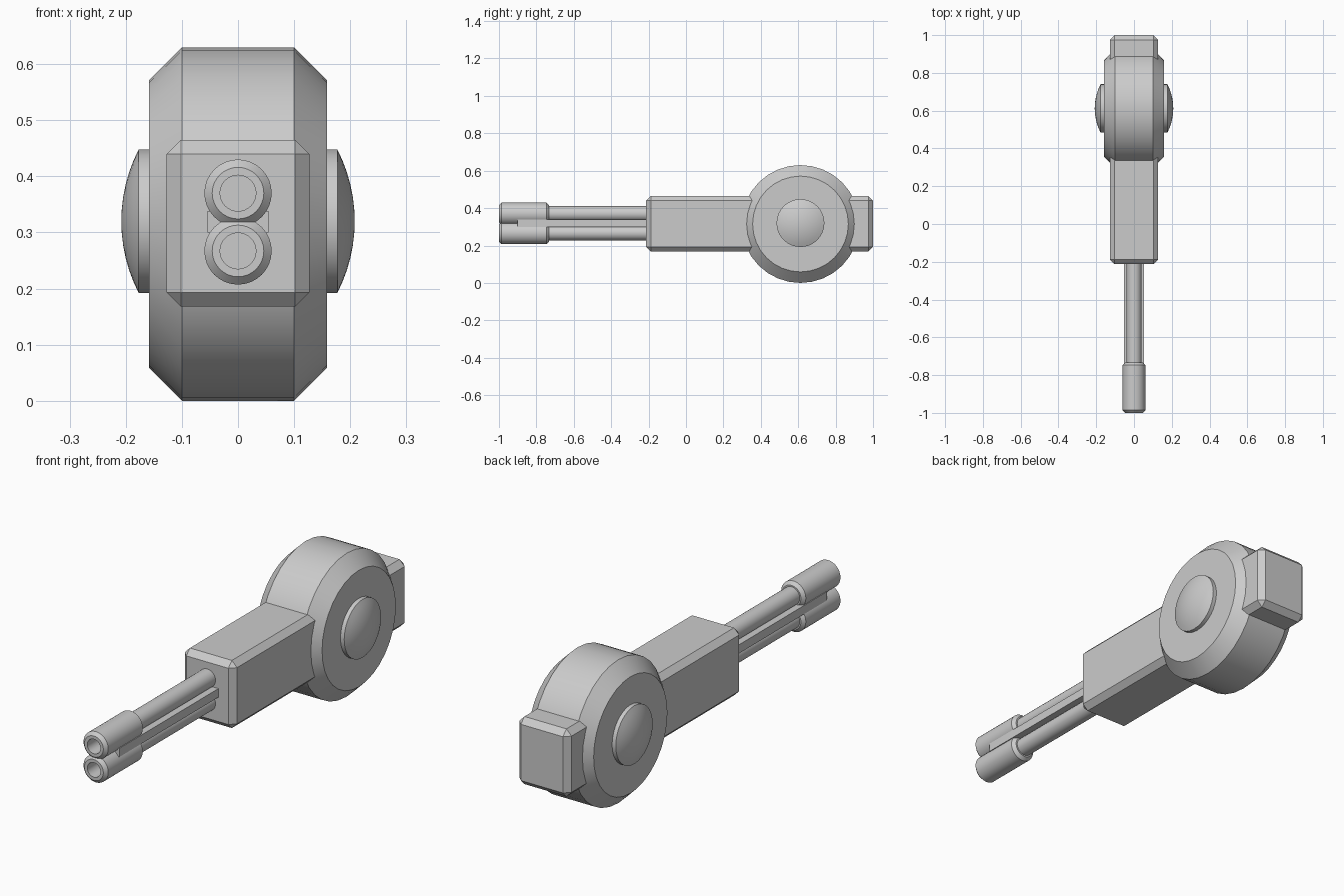
import bpy, bmesh, math

if "Cube" in bpy.data.objects:
    bpy.data.objects.remove(bpy.data.objects["Cube"])

WHEEL_Y, WHEEL_Z = 0.612, 0.315


def finish(name, bm):
    bmesh.ops.remove_doubles(bm, verts=bm.verts, dist=1e-5)
    bmesh.ops.recalc_face_normals(bm, faces=bm.faces)
    mesh = bpy.data.meshes.new(name)
    bm.to_mesh(mesh)
    bm.free()
    ob = bpy.data.objects.new(name, mesh)
    bpy.context.collection.objects.link(ob)
    bpy.ops.object.select_all(action='DESELECT')
    ob.select_set(True)
    bpy.context.view_layer.objects.active = ob
    return ob


def lathe(name, profile, axis, centre, segs=32):
    """Revolve (position, radius) points around the x or y axis."""
    bm = bmesh.new()
    rings = []
    for a, r in profile:
        ring = []
        for i in range(segs):
            t = 2 * math.pi * i / segs
            u, v = r * math.cos(t), r * math.sin(t)
            p = (a, u, v) if axis == 'X' else (u, a, v)
            ring.append(bm.verts.new([p[k] + centre[k] for k in range(3)]))
        rings.append(ring)
    for r0, r1 in zip(rings, rings[1:]):
        for i in range(segs):
            j = (i + 1) % segs
            bm.faces.new((r0[i], r0[j], r1[j], r1[i]))
    # close open ends with flat caps
    for (a, r), ring in ((profile[0], rings[0]), (profile[-1], rings[-1])):
        if r > 1e-5:
            bm.faces.new(ring)
    ob = finish(name, bm)
    bpy.ops.object.shade_smooth_by_angle(angle=math.radians(30))
    return ob


def box(name, lo, hi, bevel=0.0):
    bm = bmesh.new()
    bmesh.ops.create_cube(bm, size=1)
    for v in bm.verts:
        v.co = [(lo[k] + hi[k]) / 2 + v.co[k] * (hi[k] - lo[k]) for k in range(3)]
    if bevel:
        bmesh.ops.bevel(bm, geom=bm.edges[:], offset=bevel, segments=1,
                        affect='EDGES', profile=0.5)
    return finish(name, bm)


# main body running through the drum
box("body", (-0.127, -0.213, 0.168), (0.127, 1.0, 0.465), 0.025)

# chamfered round drum
lathe("drum", [(-0.159, 0.256), (-0.1, 0.315), (0.1, 0.315), (0.159, 0.256)],
      'X', (0, WHEEL_Y, WHEEL_Z))

# domed hub caps on both sides
R, H = 0.128, 0.031
S = (R * R + H * H) / (2 * H)
top = math.asin(R / S)
for side, label in ((-1, "left"), (1, "right")):
    prof = [(side * 0.14, R)]
    for i in range(7):
        t = top * (1 - i / 6)
        prof.append((side * (0.177 + H - S * (1 - math.cos(t))), S * math.sin(t)))
    lathe(label + "_hub_cap", prof, 'X', (0, WHEEL_Y, 0.32))

# twin barrels with hollow muzzles
for z, label in ((0.37, "upper"), (0.267, "lower")):
    lathe(label + "_barrel", [(-0.76, 0.04), (-0.19, 0.04)], 'Y', (0, 0, z), 24)
    lathe(label + "_muzzle",
          [(-0.9, 0.0), (-0.9, 0.032), (-1.0, 0.032), (-1.0, 0.046),
           (-0.986, 0.06), (-0.746, 0.06), (-0.732, 0.046), (-0.732, 0.0)],
          'Y', (0, 0, z))

# flat bar joining the barrels
box("barrel_bar", (-0.054, -0.9, 0.3), (0.054, -0.19, 0.338))
